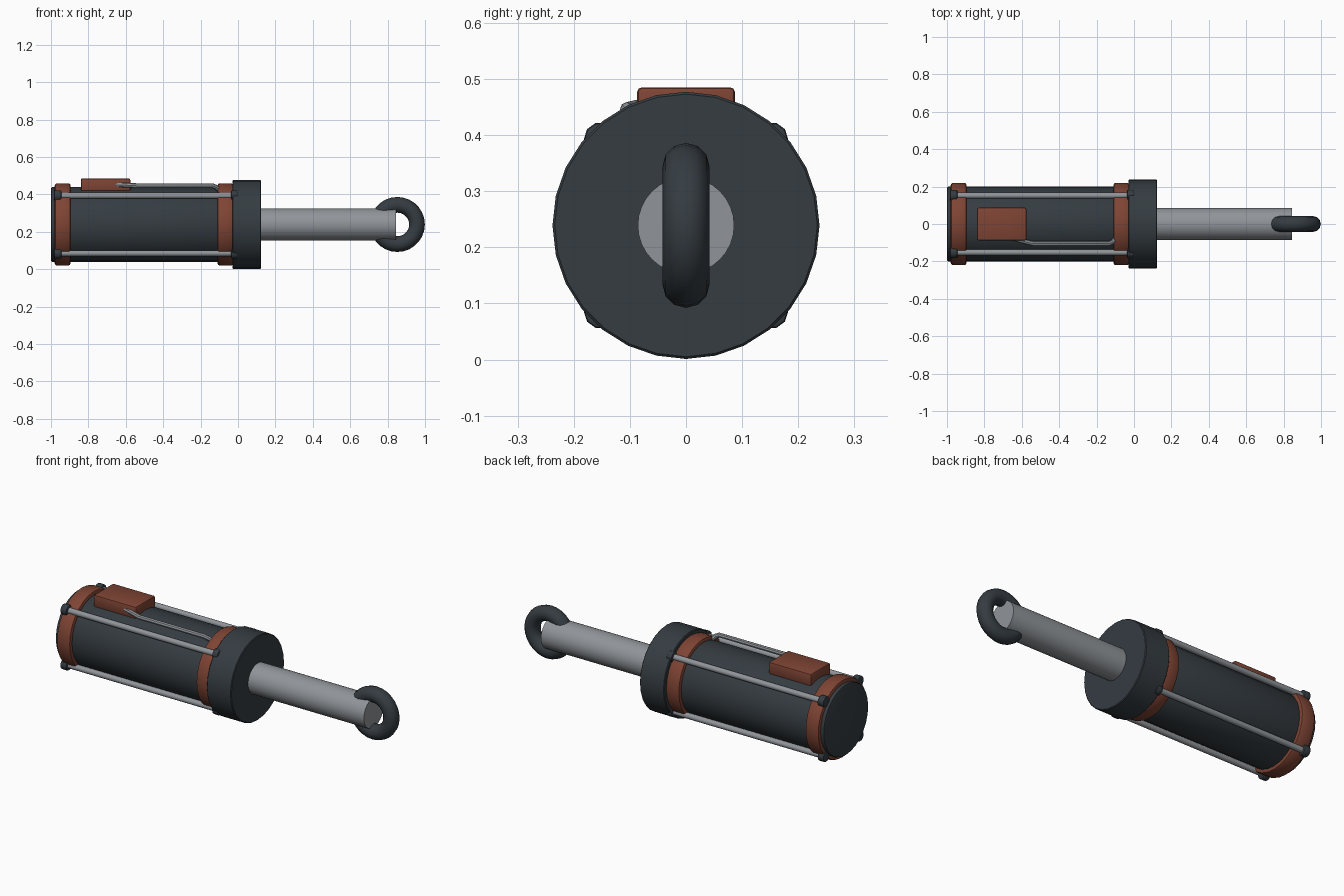
import bpy, math
from mathutils import Vector

if "Cube" in bpy.data.objects:
    bpy.data.objects.remove(bpy.data.objects["Cube"])

AX = 0.239  # height of the cylinder axis

def mat(name, col):
    m = bpy.data.materials.new(name)
    m.diffuse_color = (*col, 1)
    m.use_nodes = True
    m.node_tree.nodes["Principled BSDF"].inputs["Base Color"].default_value = m.diffuse_color
    return m

DARK = mat("dark_gunmetal", (0.035, 0.045, 0.053))
RUST = mat("rust_red", (0.21, 0.058, 0.034))
STEEL = mat("steel_grey", (0.28, 0.30, 0.32))

def finish(ob, name, m, bevel=0, segs=2):
    ob.name = name
    ob.data.materials.append(m)
    if bevel:
        b = ob.modifiers.new("bevel", 'BEVEL')
        b.width, b.segments, b.limit_method = bevel, segs, 'ANGLE'
        b.angle_limit = math.radians(50)
        bpy.ops.object.modifier_apply(modifier=b.name)
    bpy.ops.object.shade_smooth_by_angle(angle=math.radians(35))
    return ob

def x_cyl(name, x0, x1, r, m, y=0, z=AX, sides=28, bevel=0, segs=2):
    """Cylinder lying along x."""
    bpy.ops.mesh.primitive_cylinder_add(vertices=sides, radius=r, depth=x1 - x0,
        location=((x0 + x1) / 2, y, z), rotation=(0, math.pi / 2, 0))
    return finish(bpy.context.object, name, m, bevel, segs)

# main body
x_cyl("barrel", -1.0, -0.02, 0.2, DARK, bevel=0.008)
x_cyl("rear_band", -0.98, -0.895, 0.22, RUST, bevel=0.012)
x_cyl("front_band", -0.11, -0.025, 0.22, RUST, bevel=0.012)
x_cyl("head", -0.03, 0.123, 0.238, DARK, bevel=0.004, segs=1)
x_cyl("piston_rod", 0.1, 0.845, 0.086, STEEL, sides=32)

# four tie rods with a nut at each end
for i, (sy, sz) in enumerate([(-1, 1), (1, 1), (1, -1), (-1, -1)], 1):
    y, z = sy * 0.152, AX + sz * 0.154
    x_cyl(f"tie_rod_{i}", -0.97, -0.02, 0.016, STEEL, y, z, 12)
    x_cyl(f"rear_nut_{i}", -0.984, -0.945, 0.03, DARK, y, z, 10, 0.006)
    x_cyl(f"front_nut_{i}", -0.037, -0.002, 0.03, DARK, y, z, 10, 0.006)

# eye ring on the end of the rod
bpy.ops.mesh.primitive_torus_add(major_segments=28, minor_segments=12,
    major_radius=0.105, minor_radius=0.042,
    location=(0.852, 0, AX), rotation=(math.pi / 2, 0, 0))
finish(bpy.context.object, "eye_ring", DARK)

# control box on top
bpy.ops.mesh.primitive_cube_add(size=1, location=(-0.708, 0, 0.4505))
box = bpy.context.object
box.scale = (0.264, 0.174, 0.069)
bpy.ops.object.transform_apply(location=False, rotation=False, scale=True)
finish(box, "control_box", RUST, 0.008)

# thin pipe from the box to the front band
cu = bpy.data.curves.new("pipe", 'CURVE')
cu.dimensions = '3D'
cu.bevel_depth, cu.bevel_resolution, cu.use_fill_caps = 0.013, 2, True
pts = [(-0.67, -0.07, 0.452), (-0.61, -0.087, 0.45), (-0.54, -0.105, 0.446),
       (-0.135, -0.105, 0.446), (-0.118, -0.098, 0.438), (-0.104, -0.085, 0.425)]
sp = cu.splines.new('POLY')
sp.points.add(len(pts) - 1)
for p, c in zip(sp.points, pts):
    p.co = (*c, 1)
ob = bpy.data.objects.new("pipe", cu)
bpy.context.collection.objects.link(ob)
bpy.ops.object.select_all(action='DESELECT')
ob.select_set(True)
bpy.context.view_layer.objects.active = ob
bpy.ops.object.convert(target='MESH')
finish(bpy.context.object, "pipe", STEEL)
